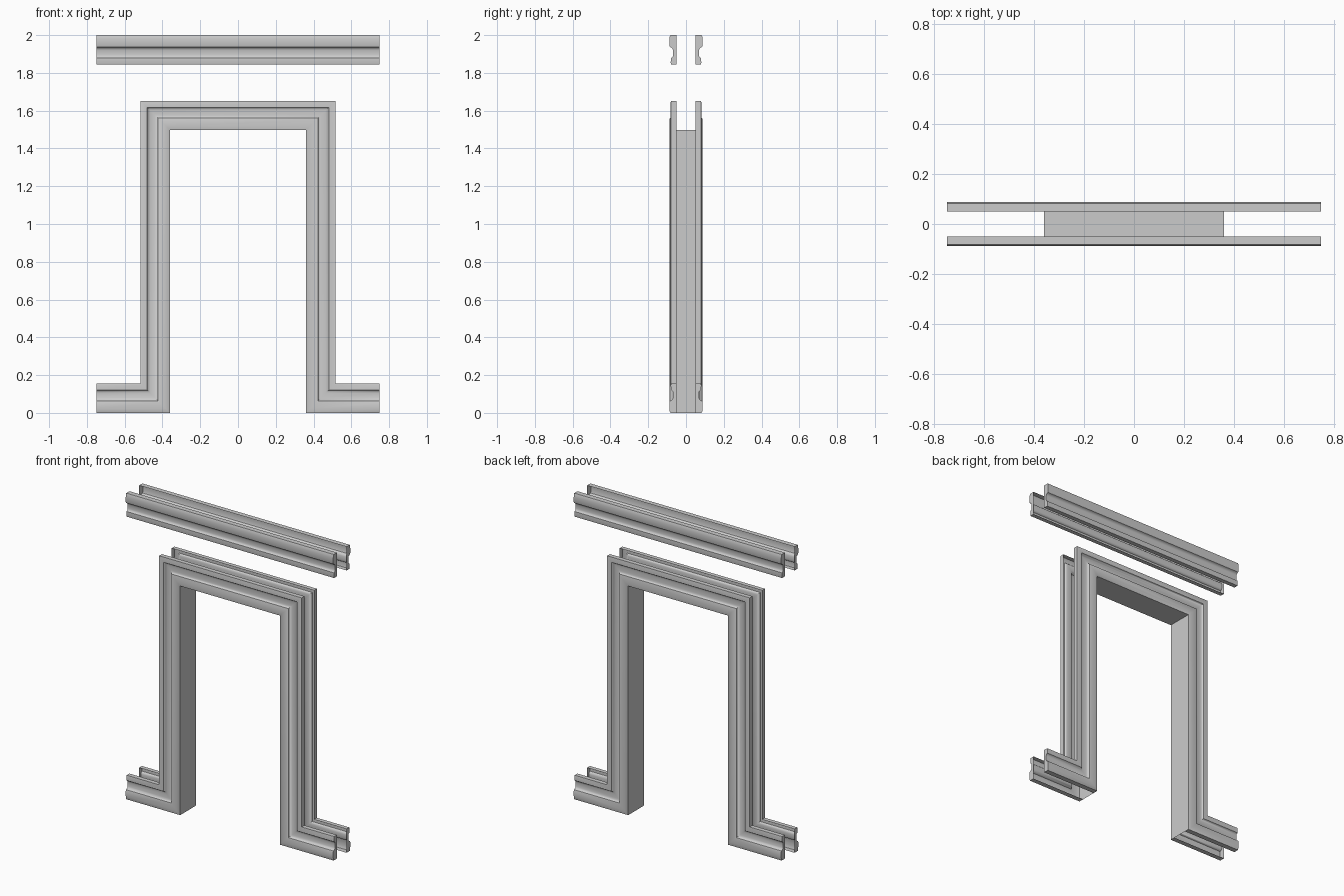
import bpy, bmesh, math

if "Cube" in bpy.data.objects:
    bpy.data.objects.remove(bpy.data.objects["Cube"])

# Moulding cross-section: (distance from path, depth from wall centre), open at the back
PROFILE = [(0, .05), (0, .083), (.008, .086), (.022, .088), (.055, .088), (.063, .085),
           (.066, .078), (.071, .072), (.079, .069), (.105, .068), (.113, .070),
           (.118, .074), (.121, .080), (.148, .081), (.155, .079), (.155, .05)]

# Paths: (x, z, mitre direction x, mitre direction z)
CASING = [(-.75, 0, 0, 1), (-.36, 0, -1, 1), (-.36, 1.497, -1, 1),
          (.36, 1.497, 1, 1), (.36, 0, 1, 1), (.75, 0, 0, 1)]
CROWN = [(-.75, 2, 0, -1), (.75, 2, 0, -1)]


def finish(name, bm):
    bmesh.ops.recalc_face_normals(bm, faces=bm.faces)
    mesh = bpy.data.meshes.new(name)
    bm.to_mesh(mesh)
    bm.free()
    obj = bpy.data.objects.new(name, mesh)
    bpy.context.collection.objects.link(obj)
    bpy.ops.object.select_all(action='DESELECT')
    obj.select_set(True)
    bpy.context.view_layer.objects.active = obj
    bpy.ops.object.shade_smooth_by_angle(angle=math.radians(35))


def moulding(name, path, side):
    bm = bmesh.new()
    rings = [[bm.verts.new((x + mx * d, side * y, z + mz * d)) for d, y in PROFILE]
             for x, z, mx, mz in path]
    for a, b in zip(rings, rings[1:]):
        for i in range(len(PROFILE) - 1):
            bm.faces.new((a[i], a[i + 1], b[i + 1], b[i]))
    bm.faces.new(rings[0])
    bm.faces.new(rings[-1])
    finish(name, bm)


# Door casing with baseboards, and crown moulding, on both wall sides
for label, side in (("front", -1), ("back", 1)):
    moulding(label + "_casing", CASING, side)
    moulding(label + "_crown", CROWN, side)

# Door jamb lining between the two casings
bm = bmesh.new()
rows = [[bm.verts.new((x, y, z)) for x, z, *_ in CASING[1:5]] for y in (-.05, .05)]
for i in range(3):
    bm.faces.new((rows[0][i], rows[0][i + 1], rows[1][i + 1], rows[1][i]))
finish("door_jamb", bm)
